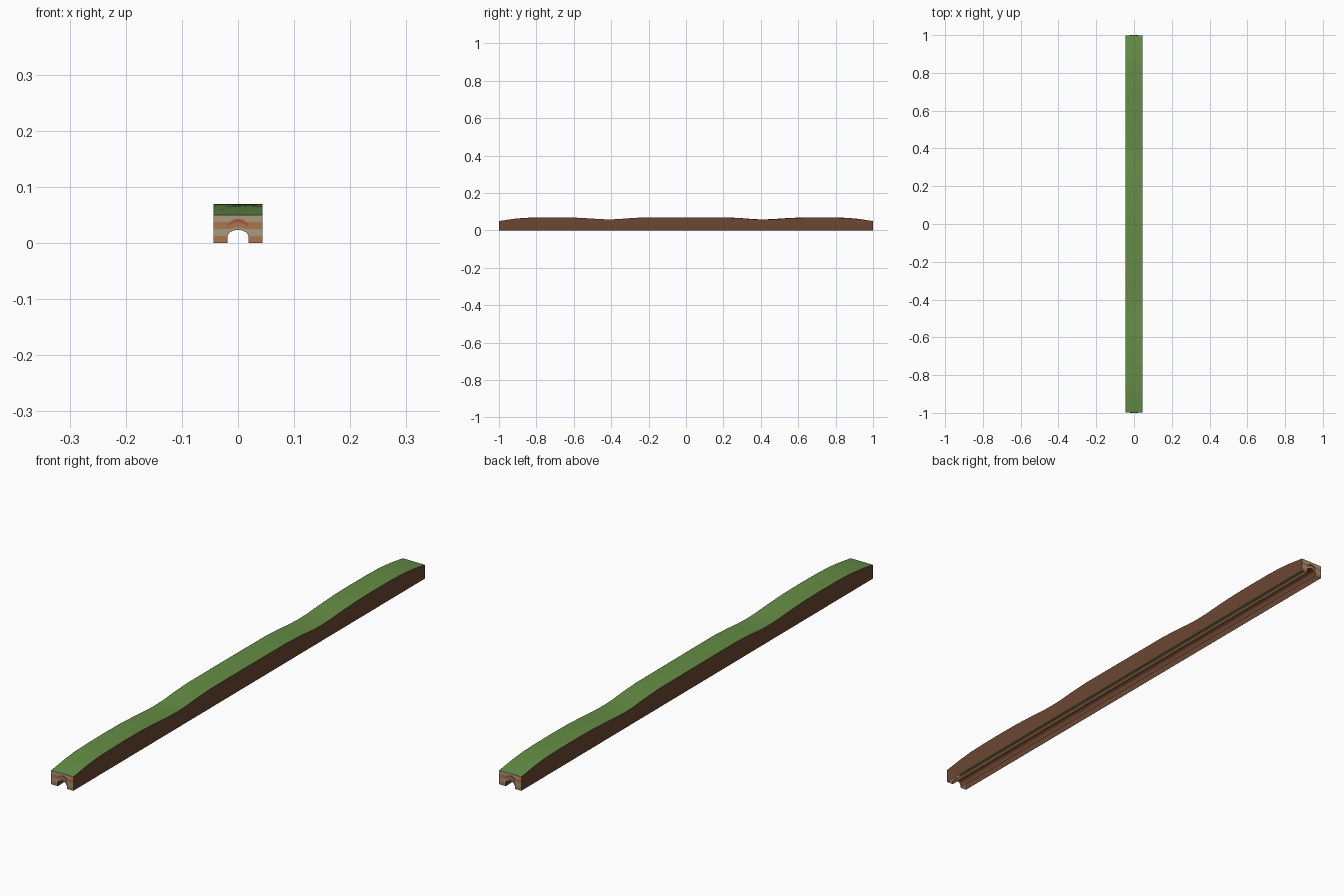
import bpy, bmesh, math

if "Cube" in bpy.data.objects:
    bpy.data.objects.remove(bpy.data.objects["Cube"])

W, END = 0.044, 0.9985
TOP_END = 0.05


def mat(name, rgb):
    m = bpy.data.materials.new(name)
    m.diffuse_color = (*rgb, 1)
    m.use_nodes = True
    m.node_tree.nodes["Principled BSDF"].inputs["Base Color"].default_value = m.diffuse_color
    return m


grass = mat("grass", (0.13, 0.27, 0.06))
earth = mat("earth", (0.15, 0.062, 0.033))
clay = mat("clay_brick", (0.40, 0.18, 0.08))
tan = mat("tan_brick", (0.40, 0.32, 0.20))
red = mat("red_brick", (0.36, 0.10, 0.045))


def make(name, bm, mats, angle=30):
    bmesh.ops.remove_doubles(bm, verts=bm.verts, dist=1e-6)
    me = bpy.data.meshes.new(name)
    bm.to_mesh(me)
    bm.free()
    for m in mats:
        me.materials.append(m)
    ob = bpy.data.objects.new(name, me)
    bpy.context.collection.objects.link(ob)
    bpy.context.view_layer.objects.active = ob
    ob.select_set(True)
    bpy.ops.object.shade_smooth_by_angle(angle=math.radians(angle))
    ob.select_set(False)
    return ob


def sweep(bm, rings, indices):
    # bridge consecutive cross sections; indices gives the material per strip
    vs = [[bm.verts.new(p) for p in r] for r in rings]
    for a, b in zip(vs, vs[1:]):
        for i, k in enumerate(indices):
            f = bm.faces.new((a[i], b[i], b[i + 1], a[i + 1]))
            f.material_index = k


# crest heights along half the length (mirrored front to back)
CREST = [(0, .069), (.22, .0688), (.30, .0645), (.36, .0593), (.41, .0578),
         (.46, .0593), (.53, .064), (.61, .068), (.70, .069), (.80, .0683),
         (.87, .066), (.93, .060), (END, TOP_END)]


def stations():
    return [(-y, z) for y, z in reversed(CREST[1:])] + CREST


# hill: earth side walls and undulating grass top, open underneath
bm = bmesh.new()
rings = []
for y, z in stations():
    ring = [(-W, y, 0)]
    for i in range(7):
        x = -W + 2 * W * i / 6
        dip = 0.0008 * math.sin(3 * y + 70 * x) * (1 - abs(y / END) ** 8)
        ring.append((x, y, z + dip))
    rings.append(ring + [(W, y, 0)])
sweep(bm, rings, [1] + [0] * 6 + [1])
make("hill", bm, [grass, earth])


def arch(a, z0, h, n=12, t0=180, t1=0):
    return [(a * math.cos(math.radians(t0 + (t1 - t0) * i / n)),
             z0 + h * math.sin(math.radians(t0 + (t1 - t0) * i / n))) for i in range(n + 1)]


OPEN = [(-.0185, 0)] + arch(.0185, .0115, .012) + [(.0185, 0)]

# tunnel lining along the whole length
bm = bmesh.new()
sweep(bm, [[(x, y, z) for x, z in OPEN] for y in (-END, END)], [0] * (len(OPEN) - 1))
make("tunnel_lining", bm, [earth])


def brick_arch(name, lower, upper, s, m):
    # raised arched course on a portal
    bm = bmesh.new()
    y0, y1 = s * END, s
    n = len(lower)
    prof = [[(l[0], y0, l[1]), (l[0], y1, l[1]), (u[0], y1, u[1]), (u[0], y0, u[1])]
            for l, u in zip(lower, upper)]
    sweep(bm, prof, [0, 0, 0])
    for p in (prof[0], prof[-1]):
        bm.faces.new([bm.verts.new(c) for c in p])
    bmesh.ops.remove_doubles(bm, verts=bm.verts, dist=1e-6)
    bmesh.ops.recalc_face_normals(bm, faces=bm.faces)
    make(name, bm, [m])


# banded brick portals at both ends
for s, side in ((-1, "front"), (1, "back")):
    bm = bmesh.new()
    cols = [(-W, 0)] + OPEN + [(W, 0)]
    for (x0, z0), (x1, z1) in zip(cols, cols[1:]):
        if x1 - x0 < 1e-5:
            continue
        pts = [(x0, z0), (x1, z1), (x1, TOP_END), (x0, TOP_END)]
        bm.faces.new([bm.verts.new((x, s * END, z)) for x, z in pts])
    bmesh.ops.remove_doubles(bm, verts=bm.verts, dist=1e-6)
    for k in range(1, 4):
        bmesh.ops.bisect_plane(bm, geom=bm.verts[:] + bm.edges[:] + bm.faces[:],
                               plane_co=(0, 0, k * .0125), plane_no=(0, 0, 1))
    for f in bm.faces:
        f.material_index = int(f.calc_center_median().z / .0125) % 2
        f.normal_update()
        if f.normal.y * s < 0:
            f.normal_flip()
    make(side + "_portal", bm, [clay, tan])
    brick_arch(side + "_tan_arch", arch(.0185, .0115, .012), arch(.0215, .0115, .0165), s, tan)
    brick_arch(side + "_red_arch", arch(.025, .0115, .025, 8, 137, 43),
               arch(.0265, .0115, .0315, 8, 137, 43), s, red)
